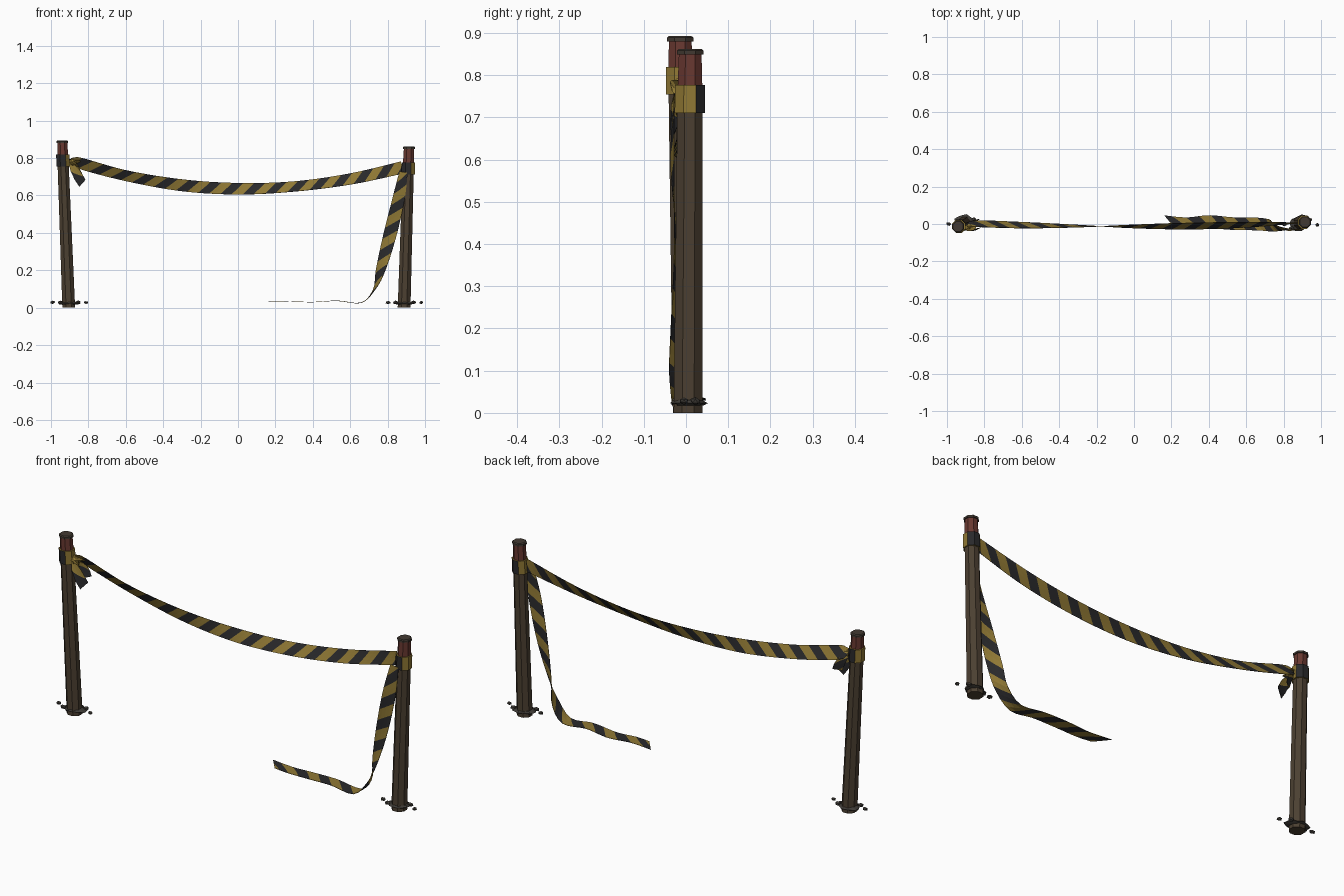
import bpy, bmesh, math, random
from mathutils import Vector as V

if "Cube" in bpy.data.objects:
    bpy.data.objects.remove(bpy.data.objects["Cube"])

random.seed(4)


def mat(name, rgb):
    m = bpy.data.materials.new(name)
    m.diffuse_color = (*rgb, 1)
    m.use_nodes = True
    m.node_tree.nodes["Principled BSDF"].inputs["Base Color"].default_value = m.diffuse_color
    return m


WOOD = mat("wood", (0.072, 0.051, 0.031))
RED = mat("red_paint", (0.14, 0.04, 0.03))
CAP = mat("cap", (0.055, 0.042, 0.032))
YEL = mat("tape_yellow", (0.28, 0.19, 0.035))
BLK = mat("tape_black", (0.022, 0.022, 0.024))
DIRT = mat("dirt", (0.05, 0.045, 0.038))


def finish(name, bm, mats):
    bmesh.ops.recalc_face_normals(bm, faces=bm.faces)
    me = bpy.data.meshes.new(name)
    bm.to_mesh(me)
    bm.free()
    for m in mats:
        me.materials.append(m)
    ob = bpy.data.objects.new(name, me)
    bpy.context.collection.objects.link(ob)
    return ob


def loft(name, axis, sections, mats, n=8, color=None, jitter=0.0, flat=1.0):
    """Stack n-gon rings (z, radius) along a leaning axis and cap the ends."""
    bm = bmesh.new()
    rings = []
    for z, r in sections:
        c = axis(z)
        rings.append([])
        for i in range(n):
            a = (i + 0.5) * 2 * math.pi / n
            k = r * (1 + random.uniform(-jitter, jitter))
            rings[-1].append(bm.verts.new((c.x + k * math.cos(a), c.y + flat * k * math.sin(a), z)))
    for j in range(len(rings) - 1):
        for i in range(n):
            k = (i + 1) % n
            f = bm.faces.new((rings[j][i], rings[j][k], rings[j + 1][k], rings[j + 1][i]))
            f.material_index = color(i) if color else 0
    bm.faces.new(rings[0])
    bm.faces.new(rings[-1])
    return finish(name, bm, mats)


def ribbon(name, keys, period=0.118, shear=1.0, thick=0.002):
    """Striped tape through keys of (centre, half-width vector)."""
    P = [V(k[0]) for k in keys]
    W = [V(k[1]) for k in keys]

    def cr(a, i, t):
        p0, p1, p2, p3 = a[max(i - 1, 0)], a[i], a[i + 1], a[min(i + 2, len(a) - 1)]
        return 0.5 * (2 * p1 + (p2 - p0) * t + (2 * p0 - 5 * p1 + 4 * p2 - p3) * t * t
                      + (3 * p1 - p0 - 3 * p2 + p3) * t ** 3)

    S = [(cr(P, i, t / 12), cr(W, i, t / 12)) for i in range(len(P) - 1) for t in range(12)]
    S.append((P[-1], W[-1]))
    L = [0.0]
    for a, b in zip(S, S[1:]):
        L.append(L[-1] + (b[0] - a[0]).length)

    def sample(u):
        u = min(max(u, 0), L[-1])
        i = 0
        while i < len(L) - 2 and L[i + 1] < u:
            i += 1
        t = (u - L[i]) / max(L[i + 1] - L[i], 1e-9)
        return S[i][0].lerp(S[i + 1][0], t), S[i][1].lerp(S[i + 1][1], t)

    bm = bmesh.new()
    hw = 0.032
    step = period / 4
    rows = int((L[-1] + 2 * hw) / step) + 2
    grid = []
    for r in range(rows):
        row = []
        for v in (-1, -0.5, 0, 0.5, 1):
            c, w = sample(r * step - hw + shear * v * hw)
            row.append(bm.verts.new(c + w * v))
        grid.append(row)
    for r in range(rows - 1):
        for k in range(4):
            f = bm.faces.new((grid[r][k], grid[r][k + 1], grid[r + 1][k + 1], grid[r + 1][k]))
            f.material_index = (r // 2) % 2
    bmesh.ops.remove_doubles(bm, verts=bm.verts, dist=1e-5)
    ob = finish(name, bm, [YEL, BLK])
    s = ob.modifiers.new("thickness", "SOLIDIFY")
    s.thickness = thick
    s.offset = 0
    return ob


def rock(name, loc, size, material):
    bm = bmesh.new()
    bmesh.ops.create_icosphere(bm, subdivisions=1, radius=1)
    for v in bm.verts:
        k = random.uniform(0.8, 1.1)
        v.co = V(loc) + V((v.co.x * size[0], v.co.y * size[1], v.co.z * size[2])) * k
    return finish(name, bm, [material])


# Leaning posts with red heads, caps, tape wraps and dirt at the foot
for side, foot, head, h, band in (("left", (-0.905, 0.003), (-0.94, -0.014), 0.893, 0.787),
                                  ("right", (0.888, 0.005), (0.914, 0.010), 0.862, 0.744)):
    def axis(z, f=V(foot), t=V(head), h=h):
        return f.lerp(t, z / h)

    loft(side + "_post", axis, [(0, 0.037), (h - 0.10, 0.032)], [WOOD])
    loft(side + "_red_head", axis, [(h - 0.10, 0.032), (h - 0.01, 0.029)], [RED])
    loft(side + "_cap", axis, [(h - 0.013, 0.034), (h - 0.004, 0.034), (h, 0.029)], [CAP])
    loft(side + "_tape_wrap", axis, [(band - 0.033, 0.039), (band + 0.033, 0.038)],
         [YEL, BLK], color=lambda i: (i // 2 + 1) % 2)
    loft(side + "_dirt", lambda z: V(foot),
         [(0.018, 0.045), (0.023, 0.057), (0.031, 0.04)], [DIRT], n=11, jitter=0.2, flat=0.75)
    for i, (dx, dy, s) in enumerate(((-0.085, 0.0, 0.015), (0.092, -0.005, 0.013),
                                     (0.05, 0.022, 0.016), (-0.045, -0.022, 0.015))):
        rock(f"{side}_pebble_{i}", (foot[0] + dx, dy, 0.028), (s, s * 0.8, s * 0.65), DIRT)

# Sagging tape, twisting gently from one post to the other
main = [((-0.893, -0.012, 0.79), (0, 0, 0.01))]
for x in (-0.85, -0.6, -0.3, 0.0, 0.3, 0.6, 0.88):
    t = (x - 0.02) / 0.87
    lean = 0.58 * math.sin(2.9 * (x + 0.18))
    y = -0.013 + 0.02 * t * t * (1 if x > 0 else 0.7)
    k = 0.117 if x > 0 else 0.138
    slope = 2 * k * t / 0.87
    main.append(((x, y, 0.636 + k * t * t),
                 (-0.032 * slope, 0.032 * math.sin(lean), 0.032 * math.cos(lean))))
ribbon("sagging_tape", main)

# Loose tape falling from the right post and running along the ground
ribbon("loose_tape", [
    ((0.885, -0.028, 0.725), (0.022, 0, -0.004)),
    ((0.858, -0.032, 0.58), (0.032, 0.004, -0.006)),
    ((0.81, -0.022, 0.38), (0.034, -0.006, -0.007)),
    ((0.762, -0.014, 0.20), (0.024, -0.022, -0.005)),
    ((0.73, -0.008, 0.10), (0.006, -0.032, 0)),
    ((0.66, 0.0, 0.027), (0, -0.034, 0)),
    ((0.53, 0.002, 0.037), (0.004, -0.034, 0)),
    ((0.40, 0.012, 0.03), (0, -0.035, 0)),
    ((0.29, 0.003, 0.033), (0.008, -0.032, 0)),
    ((0.19, 0.012, 0.034), (0.028, -0.034, 0))], period=0.125, shear=-1.0)

# Knot and short tails beside the left post
rock("knot", (-0.882, -0.018, 0.775), (0.02, 0.018, 0.022), YEL)
ribbon("knot_tail_front", [((-0.895, -0.025, 0.77), (0.008, 0, 0.006)),
                           ((-0.865, -0.032, 0.72), (0.022, 0.006, 0.012)),
                           ((-0.832, -0.026, 0.665), (0.016, 0.008, 0.018))], period=0.2)
ribbon("knot_tail_back", [((-0.885, -0.008, 0.765), (0.008, 0, 0.008)),
                          ((-0.862, 0.008, 0.735), (0.016, 0.012, 0.01)),
                          ((-0.845, 0.012, 0.69), (0.018, 0.014, 0.004))], period=0.13)
ribbon("knot_loop", [((-0.90, -0.02, 0.785), (0.0, 0.012, 0.01)),
                     ((-0.865, -0.034, 0.79), (0.004, 0.012, 0.014)),
                     ((-0.84, -0.02, 0.772), (0.0, 0.015, 0.01)),
                     ((-0.875, -0.01, 0.757), (0.004, 0.012, 0.01))], period=0.3)
